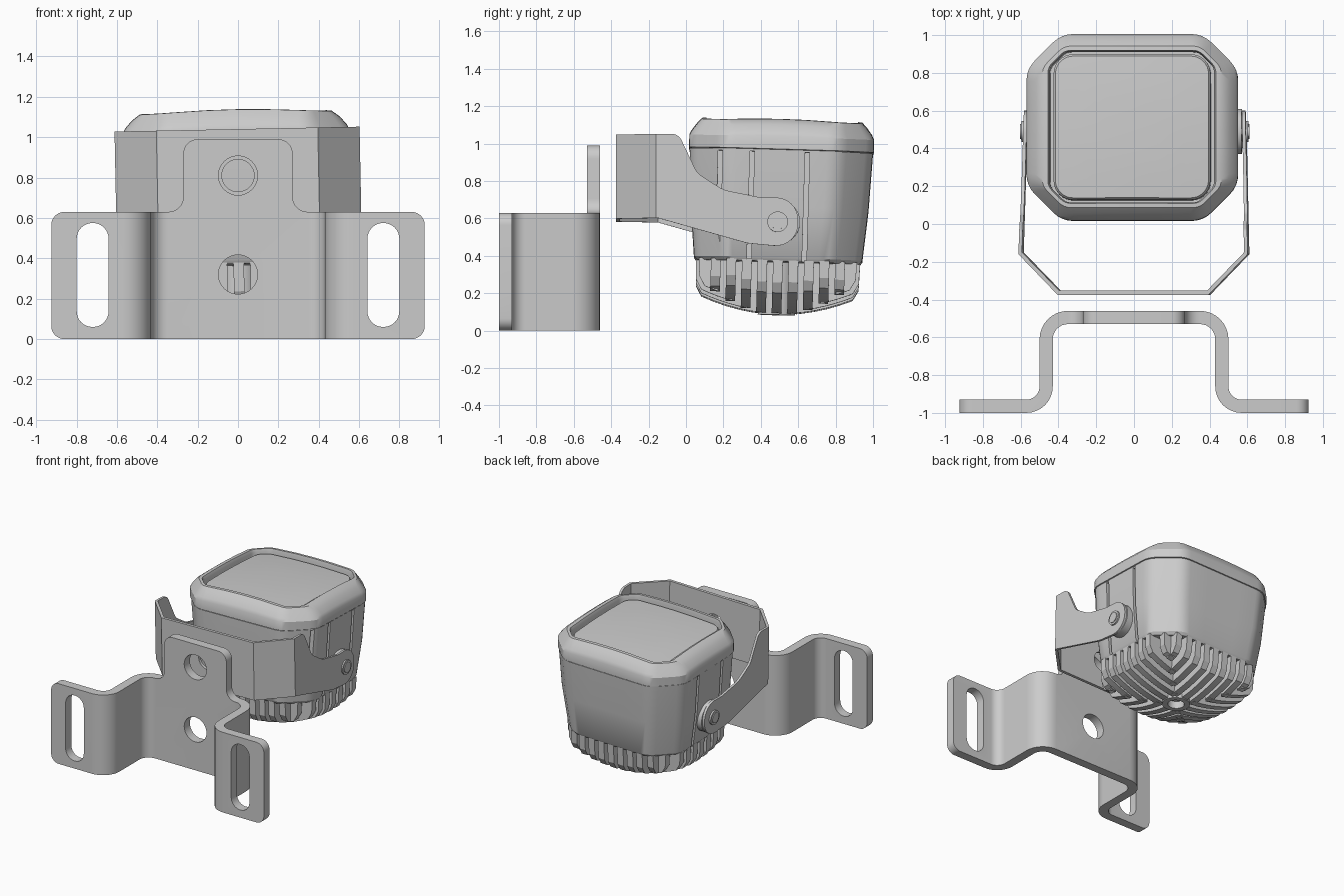
import bpy, bmesh, math
from mathutils import Vector, Matrix

if "Cube" in bpy.data.objects:
    bpy.data.objects.remove(bpy.data.objects["Cube"])

AX = {'x': lambda u, v, w: (w, u, v), 'y': lambda u, v, w: (u, w, v), 'z': lambda u, v, w: (u, v, w)}


def rounded(pts, n=8):
    """Polygon of (u, v, radius) with arc corners."""
    out = []
    for i, (u, v, r) in enumerate(pts):
        p = Vector((u, v))
        if r <= 0:
            out.append(p)
            continue
        a = (Vector(pts[i - 1][:2]) - p).normalized()
        b = (Vector(pts[(i + 1) % len(pts)][:2]) - p).normalized()
        ang = a.angle(b)
        c = p + (a + b).normalized() * r / math.sin(ang / 2)
        t = r / math.tan(ang / 2)
        v0, v1, T = p + a * t - c, p + b * t - c, math.pi - ang
        for k in range(n + 1):
            f = k / n
            out.append(c + (v0 * math.sin((1 - f) * T) + v1 * math.sin(f * T)) / math.sin(T))
    return out


def finish(name, bm):
    bmesh.ops.recalc_face_normals(bm, faces=bm.faces)
    me = bpy.data.meshes.new(name)
    bm.to_mesh(me)
    bm.free()
    ob = bpy.data.objects.new(name, me)
    bpy.context.collection.objects.link(ob)
    return ob


def prisms(name, items):
    """Object from (polygon, axis, start, end) extrusions."""
    bm = bmesh.new()
    for poly, axis, w0, w1 in items:
        lo = [bm.verts.new(AX[axis](p[0], p[1], w0)) for p in poly]
        hi = [bm.verts.new(AX[axis](p[0], p[1], w1)) for p in poly]
        bm.faces.new(lo)
        bm.faces.new(hi)
        for i in range(len(lo)):
            j = (i + 1) % len(lo)
            bm.faces.new((lo[i], lo[j], hi[j], hi[i]))
    return finish(name, bm)


def circle(u, v, r, n=32):
    return [(u + r * math.cos(2 * math.pi * k / n), v + r * math.sin(2 * math.pi * k / n)) for k in range(n)]


def box(u0, u1, v0, v1):
    return [(u0, v0), (u1, v0), (u1, v1), (u0, v1)]


def cut(ob, tool, op):
    bpy.context.view_layer.objects.active = ob
    m = ob.modifiers.new('cut', 'BOOLEAN')
    m.operation, m.object, m.solver = op, tool, 'EXACT'
    bpy.ops.object.modifier_apply(modifier=m.name)
    bpy.data.objects.remove(tool)


def smooth(ob, deg=32):
    bpy.ops.object.select_all(action='DESELECT')
    ob.select_set(True)
    bpy.context.view_layer.objects.active = ob
    bpy.ops.object.shade_smooth_by_angle(angle=math.radians(deg))


CX, CY = -0.005, 0.505


def outline(hw, hd, c, soft):
    """Soft octagon with subdivided straight sides."""
    r = c * soft
    a, b = hw - c, hd - c
    pts = []
    for sx, sy, flip in ((1, 1, 0), (-1, 1, 1), (-1, -1, 0), (1, -1, 1)):
        q = [(sx * hw, sy * b, r), (sx * a, sy * hd, r)]
        pts += q[::-1] if flip else q
        e, f = pts[-1], ((-sx * a, sy * hd) if not flip else (sx * hw, -sy * b))
        for k in (0.3, 0.5, 0.7):
            pts.append((e[0] + (f[0] - e[0]) * k, e[1] + (f[1] - e[1]) * k, 0))
    return rounded(pts, 4)


def loft(name, rings, loop=False, soft=0.8):
    """Loft of (half width, half depth, chamfer, z, dome) outlines."""
    bm = bmesh.new()
    rows = []
    for hw, hd, c, z, dome in rings:
        rows.append([bm.verts.new((CX + p.x, CY + p.y, z - dome * p.length_squared))
                     for p in outline(hw, hd, c, soft)])
    pairs = list(zip(rows, rows[1:])) + ([(rows[-1], rows[0])] if loop else [])
    for A, B in pairs:
        for i in range(len(A)):
            j = (i + 1) % len(A)
            bm.faces.new((A[i], A[j], B[j], B[i]))
    if not loop:
        bm.faces.new(rows[0])
        bm.faces.new(rows[-1])
    return finish(name, bm)


# Wall mounting bracket: bent plan strip trimmed by its front silhouette
half = [(-.925, -1, 0), (-.925, -.93, 0), (-.5, -.93, .07), (-.5, -.46, .15)]
inner = [(.43, -1, .14), (.43, -.53, .08)]
plan = half + [(-x, y, r) for x, y, r in half[::-1]] + inner + [(-x, y, r) for x, y, r in inner[::-1]]
mount = prisms('mounting_bracket', [(rounded(plan), 'z', 0, 1.1)])
side = [(.925, 0, .065), (.925, .63, .065), (.27, .63, .075), (.27, .99, .07)]
sil = side + [(-x, z, r) for x, z, r in side[::-1]]
cut(mount, prisms('trim', [(rounded(sil), 'y', -1.2, 0)]), 'INTERSECT')
slots = [(rounded([(s * .72 + d * .079, z, .078) for d, z in ((-1, .06), (1, .06), (1, .575), (-1, .575))]),
          'y', -1.2, -.88) for s in (1, -1)]
holes = [(circle(0, z, .097), 'y', -.6, -.4) for z in (.32, .81)]
cut(mount, prisms('holes', slots + holes), 'DIFFERENCE')
smooth(mount)

# Swivel yoke holding the lamp
out = [(-.585, .64), (-.607, -.16), (-.40, -.375)]
inn = [(.567, .64), (.588, -.15), (.392, -.352)]
plan = out + [(-x, y) for x, y in out[::-1]] + inn + [(-x, y) for x, y in inn[::-1]]
yoke = prisms('swivel_yoke', [(plan, 'z', .3, 1.2)])
prof = [(-.5, .59, 0), (-.15, .59, 0), (.33, .455, .2), (.60, .43, .12), (.60, .70, .12), (.40, .70, .1),
        (.2, .74, .2), (.06, .83, .1), (-.04, 1.04, .06), (-.5, 1.04, 0)]
cut(yoke, prisms('trim', [(rounded(prof), 'x', -1, 1)]), 'INTERSECT')
cut(yoke, prisms('hole', [(circle(0, .81, .08), 'y', -.5, -.2)]), 'DIFFERENCE')
smooth(yoke)

# Pivot bosses, bolts and their inner heads on both sides
pivots = []
for s in (1, -1):
    for r, x0, x1 in ((.12, .48, .567), (.055, .56, .601), (.04, .59, .607)):
        pivots.append((circle(.49, .57, r), 'x', s * x0, s * x1))
bolts = prisms('pivot_bolts', pivots)
smooth(bolts)

# Lamp housing with vertical side grooves and shallow side pockets
housing = loft('lamp_housing', [(.485, .435, .17, .36, 0), (.50, .45, .175, .38, 0),
                                (.535, .475, .18, .65, 0), (.555, .49, .185, .955, 0)])
grooves = []
for s in (1, -1):
    grooves += [(box(y - .012, y + .012, .3, 1.0), 'x', s * .47, s * .7) for y in (.18, .35, .645)]
cut(housing, prisms('grooves', grooves), 'DIFFERENCE')
smooth(housing)

# Front bezel ring, domed with a sloping shoulder
bezel = loft('lamp_bezel', [(.548, .483, .18, .945, 0), (.548, .483, .18, .957, 0), (.56, .494, .185, .96, 0),
                            (.56, .494, .185, 1.045, .05), (.548, .482, .18, 1.08, .09),
                            (.515, .455, .155, 1.117, .1), (.475, .428, .115, 1.143, .1),
                            (.445, .405, .09, 1.143, .1), (.435, .4, .085, 1.12, .1),
                            (.435, .4, .085, .945, 0)], loop=True)
smooth(bezel)

# Lens block with rounded corners
lens = loft('lamp_lens', [(.415, .385, .06, .94, 0), (.415, .385, .06, 1.095, .09), (.405, .375, .055, 1.108, .09),
                          (.28, .26, .04, 1.108, .09), (.14, .13, .02, 1.108, .09)], soft=1.6)
smooth(lens)

# Cooling fins: each quarter has plates running outwards, with a domed underside
fins = []


def dome(s, t):
    return .085 + .11 * ((s / .46) ** 2 + (t / .46) ** 2)


for axis, hw, hd in (('y', .485, .435), ('x', .435, .485)):
    c0 = CX if axis == 'y' else CY
    t0 = CY if axis == 'y' else CX
    for k in range(-5, 6):
        t = k * .083
        s1 = hw - max(0, abs(t) - (hd - .17))
        s0 = max(.06, abs(t) * .95)
        if s1 - s0 < .04:
            continue
        for sg in (1, -1):
            ss = [s0 + (s1 - .03 - s0) * i / 5 for i in range(6)]
            poly = [(c0 + sg * s, dome(s, t)) for s in ss]
            poly += [(c0 + sg * s1, dome(s1, t) + .04), (c0 + sg * (s1 + .005), .37), (c0 + sg * s0, .37)]
            fins.append((poly, axis, t0 + t - .026, t0 + t + .026))
fin_ob = prisms('cooling_fins', fins)
smooth(fin_ob, 25)

# Round hub under the fins, with a blind hole
hub = prisms('rear_hub', [(circle(CX, CY, .1), 'z', .083, .37)])
cut(hub, prisms('hole', [(circle(CX, CY, .06), 'z', 0, .14)]), 'DIFFERENCE')
smooth(hub)

# Slight lean of the lamp and the yoke
piv = Vector((0, CY, .8))
roll = Matrix.Rotation(-.02, 4, 'Y')
for ob, m in [(o, roll @ Matrix.Rotation(-.03, 4, 'X')) for o in (housing, bezel, lens, fin_ob, hub)] + \
             [(o, roll) for o in (yoke, bolts)]:
    ob.data.transform(Matrix.Translation(piv) @ m @ Matrix.Translation(-piv))
